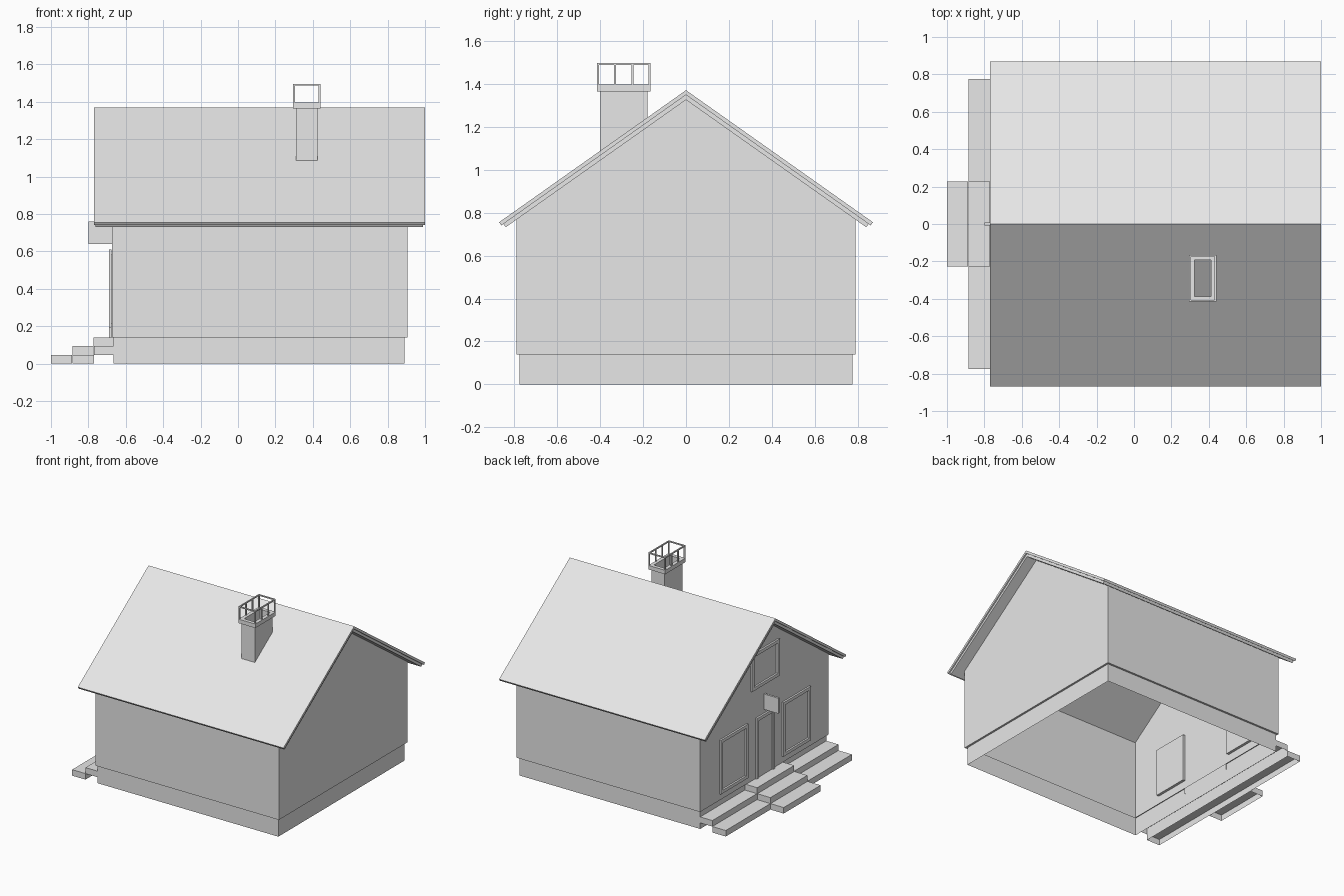
import bpy
import bmesh
from mathutils import Vector

if "Cube" in bpy.data.objects:
    bpy.data.objects.remove(bpy.data.objects["Cube"], do_unlink=True)

grey = bpy.data.materials.new("plain_grey")
grey.use_nodes = True
grey.diffuse_color = (0.8, 0.8, 0.8, 1)
grey.node_tree.nodes["Principled BSDF"].inputs["Base Color"].default_value = (0.8, 0.8, 0.8, 1)

FRONT, BACK = -0.675, 0.905      # gable walls
HALF, EAVE, PEAK = 0.79, 0.767, 1.325
FLOOR = 0.14
SLOPE = (PEAK - EAVE) / HALF


def finish(name, bm):
    mesh = bpy.data.meshes.new(name)
    bm.to_mesh(mesh)
    bm.free()
    mesh.materials.append(grey)
    obj = bpy.data.objects.new(name, mesh)
    bpy.context.collection.objects.link(obj)
    return obj


def boxes(name, spans, drop=None):
    """Boxes from (low corner, high corner); drop(normal) removes faces."""
    bm = bmesh.new()
    for lo, hi in spans:
        lo, hi = Vector(lo), Vector(hi)
        verts = bmesh.ops.create_cube(bm, size=1)["verts"]
        for v in verts:
            v.co = (lo + hi) / 2 + v.co * (hi - lo)
    bm.normal_update()
    if drop:
        gone = [f for f in bm.faces if drop(f.normal)]
        bmesh.ops.delete(bm, geom=gone, context="FACES")
    return finish(name, bm)


def prism(name, profile, x0, x1):
    """Extrude a (y, z) outline along x."""
    bm = bmesh.new()
    face = bm.faces.new([bm.verts.new((x0, y, z)) for y, z in profile])
    new = bmesh.ops.extrude_face_region(bm, geom=[face], use_keep_orig=True)["geom"]
    moved = [g for g in new if isinstance(g, bmesh.types.BMVert)]
    bmesh.ops.translate(bm, verts=moved, vec=(x1 - x0, 0, 0))
    bmesh.ops.recalc_face_normals(bm, faces=bm.faces)
    return finish(name, bm)


def ring(a0, a1, b0, b1, w):
    """Four bars round a rectangle, as (a0, a1, b0, b1)."""
    return [(a0, a0 + w, b0, b1), (a1 - w, a1, b0, b1),
            (a0 + w, a1 - w, b0, b0 + w), (a0 + w, a1 - w, b1 - w, b1)]


def is_bottom(n):
    return n.z < -0.9


# Plinth, hollow and open below
boxes("plinth", [((-0.665, -0.775, 0), (0.89, 0.775, FLOOR))],
      lambda n: abs(n.z) > 0.9)
boxes("wall_ledge", [((a, c, FLOOR), (b, d, FLOOR + 0.002))
                     for a, b, c, d in ring(FRONT, BACK, -HALF, HALF, 0.015)])

# Side walls and rear gable wall
boxes("side_walls", [((FRONT, -HALF, FLOOR), (BACK, HALF, EAVE))],
      lambda n: abs(n.y) < 0.9)
gable = [(-HALF, FLOOR), (HALF, FLOOR), (HALF, EAVE), (0, PEAK), (-HALF, EAVE)]
bm = bmesh.new()
bm.faces.new([bm.verts.new((BACK, y, z)) for y, z in gable])
finish("rear_gable_wall", bm)

# Entrance gable wall with window recesses pushed inwards
RIM = 0.025
windows = {
    "left_window": (0.215, 0.555, 0.19, 0.61),
    "right_window": (-0.555, -0.215, 0.19, 0.61),
    "attic_window": (-0.17, 0.17, 0.84, 1.125),
}
holes = [(a + RIM, b - RIM, c + RIM, d - RIM) for a, b, c, d in windows.values()]
bm = bmesh.new()
bm.faces.new([bm.verts.new((FRONT, y, z)) for y, z in reversed(gable)])
for y0, y1, z0, z1 in holes:
    for co, no in (((0, y0, 0), (0, 1, 0)), ((0, y1, 0), (0, 1, 0)),
                   ((0, 0, z0), (0, 0, 1)), ((0, 0, z1), (0, 0, 1))):
        bmesh.ops.bisect_plane(bm, geom=bm.verts[:] + bm.edges[:] + bm.faces[:],
                               dist=1e-5, plane_co=co, plane_no=no)
panes = []
for f in bm.faces:
    c = f.calc_center_median()
    if any(y0 < c.y < y1 and z0 < c.z < z1 for y0, y1, z0, z1 in holes):
        panes.append(f)
new = bmesh.ops.extrude_face_region(bm, geom=panes)["geom"]
bmesh.ops.translate(bm, vec=(0.02, 0, 0),
                    verts=[g for g in new if isinstance(g, bmesh.types.BMVert)])
finish("entrance_gable_wall", bm)

# Window and door frames
for name, rect in windows.items():
    boxes(name + "_frame", [((FRONT - 0.014, a, c), (FRONT, b, d))
                            for a, b, c, d in ring(*rect, RIM)])
door_bars = [((FRONT - 0.014, s * 0.1 - 0.0125, FLOOR), (FRONT, s * 0.1 + 0.0125, 0.61))
             for s in (-1, 1)]
door_bars.append(((FRONT - 0.014, -0.0875, 0.585), (FRONT, 0.0875, 0.61)))
boxes("door_frame", door_bars)
boxes("door", [((FRONT - 0.005, -0.0875, FLOOR), (FRONT, 0.0875, 0.585))])

# Hanging sign board over the door
boxes("sign_board", [((-0.8, -0.008, 0.64), (FRONT, 0.008, 0.76))])

# Two wide steps and three narrow entrance steps, open below
RISE = 0.0467
boxes("wide_steps", [((-0.885, -0.775, 0), (-0.77, 0.775, RISE)),
                     ((-0.77, -0.775, RISE), (-0.665, 0.775, 2 * RISE))], is_bottom)
boxes("entrance_steps", [((x, -0.227, i * RISE), (x + 0.113, 0.227, (i + 1) * RISE))
                         for i, x in enumerate((-1.0, -0.886, -0.772))], is_bottom)


# Two-layer pitched roof
def roof_layer(name, y_top, y_low, peak, low_peak, x0, x1):
    top, low = peak - y_top * SLOPE, low_peak - y_low * SLOPE
    prism(name, [(-y_top, top), (0, peak), (y_top, top),
                 (y_low, low), (0, low_peak), (-y_low, low)], x0, x1)


roof_layer("roof_covering", 0.87, 0.86, 1.37, 1.348, -0.77, 1.0)
roof_layer("roof_boarding", 0.85, 0.84, 1.348, PEAK, -0.763, 0.99)

# Chimney shaft, its lower edge following the roof
shaft = boxes("chimney_shaft", [((a, c, 1.0), (b, d, 1.365))
                                for a, b, c, d in ring(0.31, 0.425, -0.4, -0.18, 0.012)])
for v in shaft.data.vertices:
    if v.co.z < 1.1:
        v.co.z = 1.365 - SLOPE * abs(v.co.y)

# Chimney cap and open cage
X0, X1, Y0, Y1, BAR = 0.295, 0.44, -0.415, -0.165, 0.009
boxes("chimney_cap", [((a, c, 1.365), (b, d, 1.396))
                      for a, b, c, d in ring(X0, X1, Y0, Y1, 0.028)])
cage = [((a, c, 1.487), (b, d, 1.496)) for a, b, c, d in ring(X0, X1, Y0, Y1, BAR)]
for i in range(4):
    y = Y0 + i * (Y1 - Y0 - BAR) / 3
    for x in (X0, X1 - BAR):
        cage.append(((x, y, 1.396), (x + BAR, y + BAR, 1.487)))
boxes("chimney_cage", cage)
